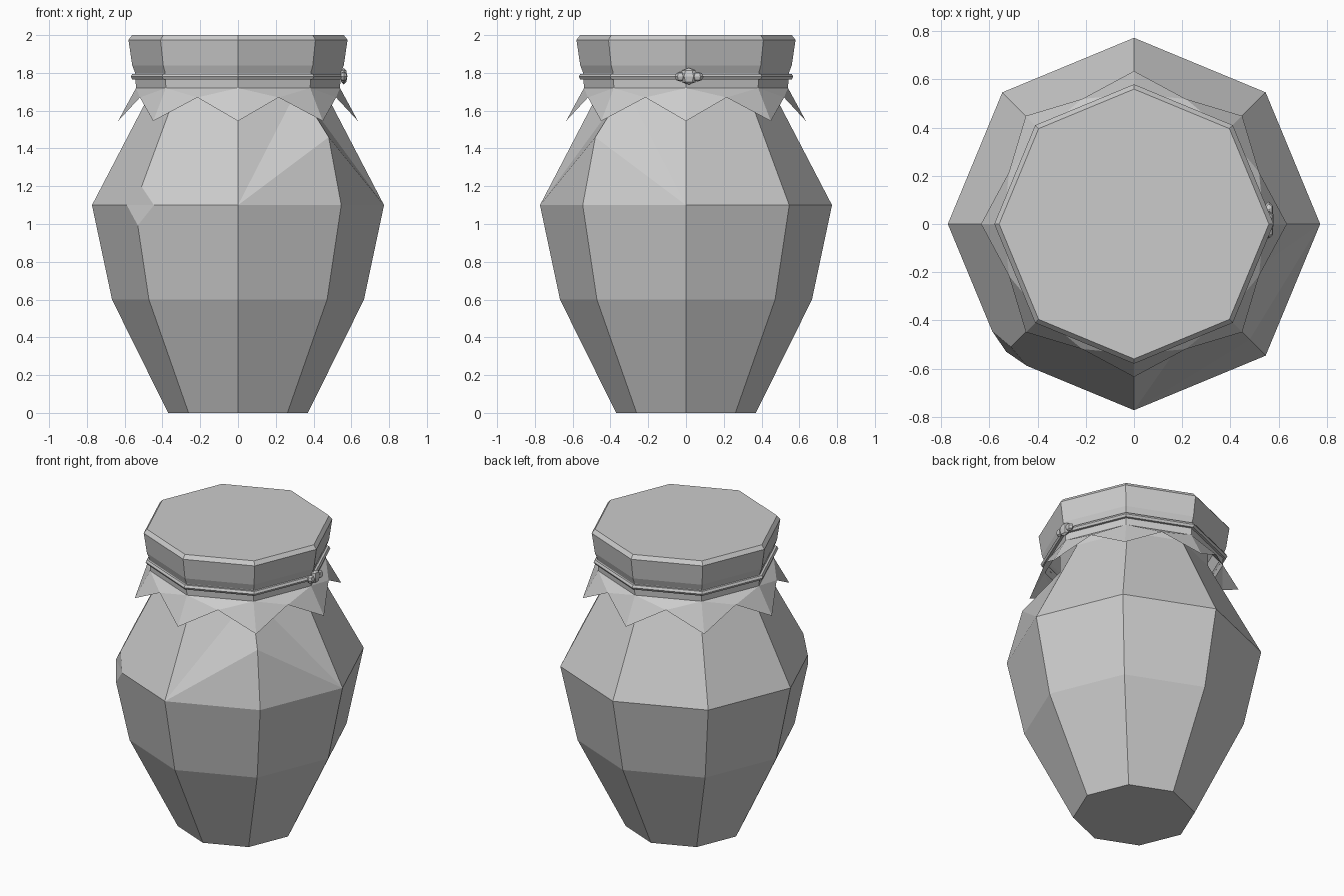
import bpy, bmesh, math
from mathutils import Vector, Matrix

SIDES = 8

old = bpy.data.objects.get("Cube")
if old:
    bpy.data.objects.remove(old, do_unlink=True)

grey = bpy.data.materials.new("plain grey")
grey.use_nodes = True
grey.diffuse_color = (0.6, 0.6, 0.6, 1)
grey.node_tree.nodes["Principled BSDF"].inputs["Base Color"].default_value = (0.6, 0.6, 0.6, 1)


def finish(bm, name):
    mesh = bpy.data.meshes.new(name)
    bm.to_mesh(mesh)
    bm.free()
    mesh.materials.append(grey)
    obj = bpy.data.objects.new(name, mesh)
    bpy.context.collection.objects.link(obj)
    return obj


def ring(bm, radius, z, count=SIDES):
    """Corners of a level polygon, the first on +x."""
    return [bm.verts.new((radius * math.cos(math.tau * i / count),
                          radius * math.sin(math.tau * i / count), z))
            for i in range(count)]


def loft(bm, profile):
    """Skin the rings of an (radius, z) profile, upward order."""
    rings = [ring(bm, r, z) for r, z in profile]
    for low, high in zip(rings, rings[1:]):
        for i in range(SIDES):
            j = (i + 1) % SIDES
            bm.faces.new((low[i], low[j], high[j], high[i]))
    return rings


# Faceted jar body
bm = bmesh.new()
base, belly, widest, neck, rim = loft(
    bm, [(0.37, 0), (0.667, 0.6), (0.773, 1.1), (0.45, 1.72), (0.45, 1.85)])
bm.faces.new(base[::-1])
bm.faces.new(rim)

# Raised bump on the front left shoulder
edge = bm.edges.get((widest[7], neck[7]))
_, bump = bmesh.utils.edge_split(edge, widest[7], 0.55)
for side in (6, 0):
    for top in (widest[7], neck[7]):
        face = next(f for f in bump.link_faces
                    if widest[side] in f.verts and top in f.verts)
        if top is widest[7]:
            bmesh.utils.face_split(face, widest[side], bump)
        else:
            bmesh.utils.face_split(face, widest[side], neck[7])
bump.co = (0.48, -0.48, 1.46)

# Chip knocked out of the front right corner
bmesh.ops.bevel(bm, geom=[widest[5]], offset=0.11, offset_type='OFFSET',
                segments=1, profile=0.5, affect='VERTICES')
corner = Vector((-0.53, -0.53, 1.1))
chip = min(bm.faces, key=lambda f: (f.calc_center_median() - corner).length)
ends = sorted(chip.verts, key=lambda v: abs(v.co.z - 1.1))[:2]
if len(chip.verts) == 4:
    bmesh.utils.face_split(chip, ends[0], ends[1])
bmesh.ops.recalc_face_normals(bm, faces=bm.faces)
finish(bm, "jar_body")

# Cloth cover over the lid with a flared, pointed hem
bm = bmesh.new()
rings = loft(bm, [(0.54, 1.72), (0.545, 1.8), (0.56, 1.84), (0.58, 1.975), (0.56, 2.0)])
bm.faces.new(rings[-1])
gather = rings[0]
tips = ring(bm, 0.635, 1.545)
for i in range(SIDES):
    j = (i + 1) % SIDES
    angle = math.tau * (i + 0.5) / SIDES
    valley = bm.verts.new((0.562 * math.cos(angle), 0.562 * math.sin(angle), 1.67))
    bm.faces.new((tips[i], valley, gather[i]))
    bm.faces.new((valley, gather[j], gather[i]))
    bm.faces.new((valley, tips[j], gather[j]))
finish(bm, "cloth_cover")

# String tied round the gather
bm = bmesh.new()
section = [(0.551 + 0.017 * math.cos(math.tau * k / 6),
            1.78 + 0.017 * math.sin(math.tau * k / 6)) for k in range(6)]
loft(bm, section + section[:1])
bmesh.ops.remove_doubles(bm, verts=bm.verts, dist=0.0001)
bmesh.ops.recalc_face_normals(bm, faces=bm.faces)
finish(bm, "string")

# Knot with two short bulges on the left side
bm = bmesh.new()
for y, z, size in ((0.015, 1.782, (0.022, 0.05, 0.044)),
                   (-0.03, 1.78, (0.02, 0.03, 0.026)),
                   (0.06, 1.78, (0.02, 0.033, 0.026))):
    bmesh.ops.create_uvsphere(
        bm, u_segments=6, v_segments=4, radius=1,
        matrix=Matrix.Translation((0.56, y, z)) @ Matrix.Diagonal((*size, 1)))
finish(bm, "string_knot")
